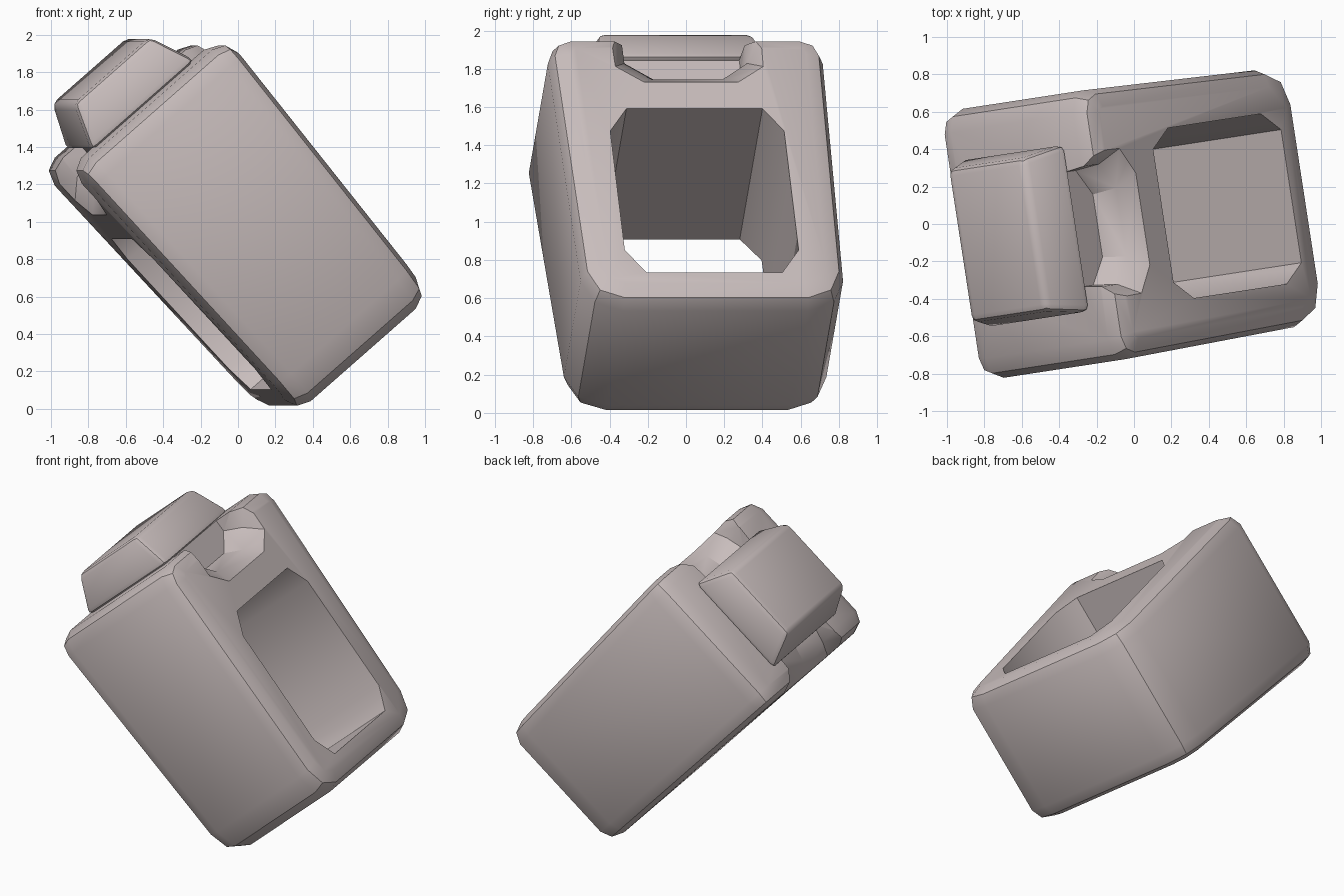
import bpy, bmesh, math
from mathutils import Matrix, Vector

old = bpy.data.objects.get("Cube")
if old:
    bpy.data.objects.remove(old, do_unlink=True)

# Tilted frame: t runs through the opening, w across, l along the length
YAW, TILT = math.radians(8.7), math.radians(41)
FRAME = (Matrix.Rotation(YAW, 4, 'Z') @ Matrix.Rotation(-TILT, 4, 'Y'))
MID_T, MID_W = 0.645, 0.02

mat = bpy.data.materials.new("warm grey")
mat.use_nodes = True
COLOUR = (0.58, 0.51, 0.505, 1)
mat.diffuse_color = COLOUR
mat.node_tree.nodes["Principled BSDF"].inputs["Base Color"].default_value = COLOUR


def loft(sections):
    """Solid through a list of equal-length point rings."""
    bm = bmesh.new()
    rings = [[bm.verts.new(p) for p in ring] for ring in sections]
    n = len(rings[0])
    for a, b in zip(rings, rings[1:]):
        for i in range(n):
            j = (i + 1) % n
            bm.faces.new((a[i], a[j], b[j], b[i]))
    bm.faces.new(rings[0])
    bm.faces.new(rings[-1])
    bmesh.ops.recalc_face_normals(bm, faces=bm.faces)
    return bm


def finish(bm, name):
    mesh = bpy.data.meshes.new(name)
    bmesh.ops.recalc_face_normals(bm, faces=bm.faces)
    bm.to_mesh(mesh)
    bm.free()
    obj = bpy.data.objects.new(name, mesh)
    bpy.context.collection.objects.link(obj)
    mesh.materials.append(mat)
    obj.matrix_world = FRAME
    return obj


def rect_t(t, half_w, l0, l1):
    return [Vector((t, MID_W + s * half_w, l)) for s, l in
            ((-1, l0), (1, l0), (1, l1), (-1, l1))]


def smooth(obj, angle):
    bpy.ops.object.select_all(action='DESELECT')
    obj.select_set(True)
    bpy.context.view_layer.objects.active = obj
    bpy.ops.object.shade_smooth_by_angle(angle=math.radians(angle))


def bevel(bm, edges, size, segments=2):
    bmesh.ops.bevel(bm, geom=edges, offset=size, segments=segments,
                    profile=0.5, affect='EDGES', clamp_overlap=True)


# Band: a block, slightly wider and thicker at the upper end
BOTTOM, TOP = -0.18, 1.60
bm = bmesh.new()
corners = {}
for l, half_t, half_w in ((BOTTOM, 0.475, 0.69), (TOP, 0.54, 0.73)):
    for a in (-1, 1):
        for b in (-1, 1):
            corners[l, a, b] = bm.verts.new((MID_T + a * half_t, MID_W + b * half_w, l))
for l in (BOTTOM, TOP):
    bm.faces.new([corners[l, a, b] for a, b in ((-1, -1), (1, -1), (1, 1), (-1, 1))])
for p, q in (((-1, -1), (1, -1)), ((1, -1), (1, 1)), ((1, 1), (-1, 1)), ((-1, 1), (-1, -1))):
    bm.faces.new((corners[BOTTOM, *p], corners[BOTTOM, *q], corners[TOP, *q], corners[TOP, *p]))
bmesh.ops.recalc_face_normals(bm, faces=bm.faces)
for low, size in ((True, 0.20), (False, 0.12)):
    bevel(bm, [e for e in bm.edges
               if abs(e.verts[0].co.x - e.verts[1].co.x) > 0.5
               and abs(e.verts[0].co.z - e.verts[1].co.z) < 0.01
               and (e.verts[0].co.z < 0.05) == low
               and all(abs(abs(v.co.y - MID_W) - (0.69 if low else 0.73)) < 0.01 for v in e.verts)], size)
rims = [e for e in bm.edges
        if (e.verts[0].co.x - MID_T) * (e.verts[1].co.x - MID_T) > 0
        and any(abs(f.normal.x) > 0.9 for f in e.link_faces)]
bevel(bm, rims, 0.10)
band = finish(bm, "band")

# Opening: octagonal tunnel through the band
def opening_ring(t):
    pts = []
    for sw, sl in ((-1, -1), (1, -1), (1, 1), (-1, 1)):
        pair = [(0.46, 0.40), (0.36, 0.55)]
        if sw * sl > 0:
            pair.reverse()
        if (sw, sl) in ((-1, -1), (1, 1)):
            pair.reverse()
            order = pair
        else:
            order = pair[::-1]
        pts += [Vector((t, MID_W + sw * w, 0.545 + sl * l)) for w, l in order]
    pts.sort(key=lambda p: math.atan2(p.z - 0.545, p.y - MID_W))
    return pts

cutters = [finish(loft([opening_ring(-0.5), opening_ring(1.8)]), "opening_cutter")]


# Notches: flared half-octagon bites on both faces, below the stone
def notch_ring(t, h, floor):
    half = [(h, 1.9), (h, floor + 0.11), (h - 0.14, floor)]
    pts = half + [(-w, l) for w, l in reversed(half)]
    return [Vector((t, MID_W + w, l)) for w, l in pts]

for side in (-1, 1):
    rings = [notch_ring(MID_T + side * d, h, f) for d, h, f in
             ((0.325, 0.31, 1.41), (0.45, 0.325, 1.36), (0.53, 0.39, 1.27), (0.60, 0.44, 1.20))]
    cutters.append(finish(loft(rings), "notch_cutter"))

for cutter in cutters:
    cutter.hide_render = True
    mod = band.modifiers.new("cut", 'BOOLEAN')
    mod.operation, mod.solver, mod.object = 'DIFFERENCE', 'EXACT', cutter
    bpy.context.view_layer.objects.active = band
    bpy.ops.object.modifier_apply(modifier=mod.name)
for cutter in cutters:
    bpy.data.objects.remove(cutter, do_unlink=True)
smooth(band, 35)

# Stone: tapered block on the upper end
def stone_ring(l, half_t, half_w):
    return [Vector((0.63 + a * half_t, 0.025 + b * half_w, l))
            for a, b in ((-1, -1), (1, -1), (1, 1), (-1, 1))]

bm = loft([stone_ring(1.60, 0.37, 0.455), stone_ring(1.85, 0.27, 0.41)])
bevel(bm, bm.edges[:], 0.035)
smooth(finish(bm, "stone"), 35)
